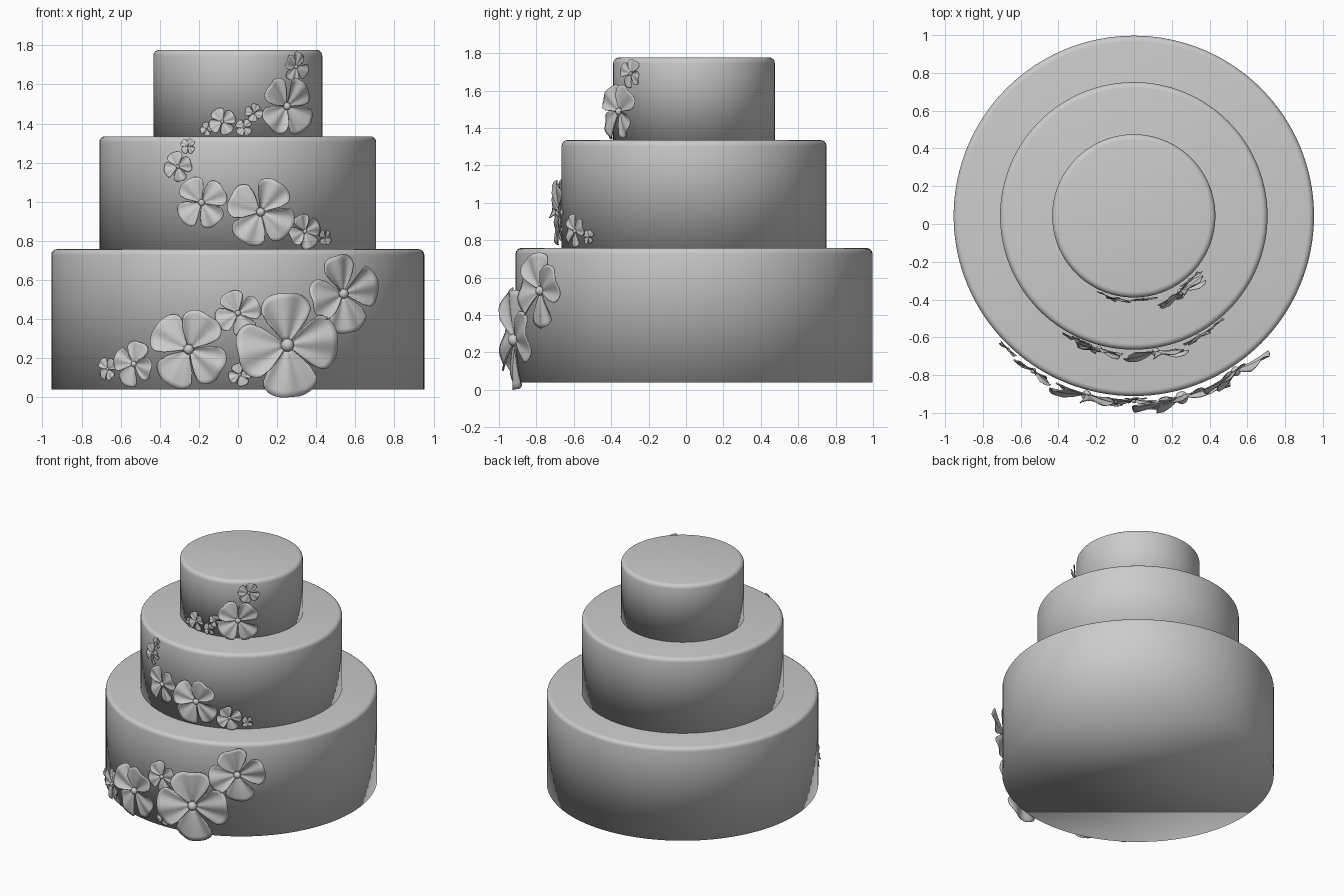
import bpy, bmesh, math, random
from mathutils import Matrix, Vector

if "Cube" in bpy.data.objects:
    bpy.data.objects.remove(bpy.data.objects["Cube"])

random.seed(4)
CY = 0.043          # cake axis sits slightly behind the origin
CX = -0.001


def finish(bm, name, angle):
    me = bpy.data.meshes.new(name)
    bm.to_mesh(me)
    bm.free()
    ob = bpy.data.objects.new(name, me)
    bpy.context.collection.objects.link(ob)
    bpy.ops.object.select_all(action='DESELECT')
    ob.select_set(True)
    bpy.context.view_layer.objects.active = ob
    bpy.ops.object.shade_smooth_by_angle(angle=math.radians(angle))
    return ob


# Cake tiers: cylinders with a rounded upper edge, smooth all over
def tier(name, r, z0, z1, bev=0.03):
    bm = bmesh.new()
    bmesh.ops.create_cone(bm, cap_ends=True, segments=128, radius1=r, radius2=r,
                          depth=z1 - z0,
                          matrix=Matrix.Translation((CX, CY, (z0 + z1) / 2)))
    rim = [e for e in bm.edges if all(v.co.z > z1 - 1e-4 for v in e.verts)]
    bmesh.ops.bevel(bm, geom=rim, offset=bev, segments=4, profile=0.5, affect='EDGES')
    finish(bm, name, 180)


# One petal: a twisted, softly folded fan in the local XY plane, facing +Z
def petal(bm, R, rot, lift, twist):
    NT, NS = 20, 8
    phase = random.uniform(-0.6, 0.6)
    grid = []
    for i in range(NS + 1):
        s = 0.08 + 0.92 * i / NS
        row = []
        for j in range(NT + 1):
            t = 2 * j / NT - 1
            length = R * (0.58 + 0.42 * math.sqrt(max(0, 1 - abs(t) ** 3.5)))
            length *= 1 - 0.02 * math.exp(-(t / 0.2) ** 2)
            a = rot + t * 0.75
            fold = 0.045 * math.cos(2 * math.pi * t + phase) * s
            h = R * (lift * s + 0.03 * math.sin(math.pi * s) + fold + twist * t * s)
            row.append(bm.verts.new((length * s * math.cos(a),
                                     length * s * math.sin(a), h)))
        grid.append(row)
    for i in range(NS):
        for j in range(NT):
            bm.faces.new((grid[i][j], grid[i + 1][j],
                          grid[i + 1][j + 1], grid[i][j + 1]))


# Four-petal flower with a round centre, laid tangent to a tier wall
def flower(name, tier_r, x, z, R, rot, off):
    bm = bmesh.new()
    for k in range(4):
        petal(bm, R, math.radians(rot + 90 * k + random.uniform(-4, 4)),
              random.uniform(0.0, 0.16), random.uniform(0.03, 0.12))
    bmesh.ops.create_uvsphere(bm, u_segments=16, v_segments=10, radius=0.115 * R,
                              matrix=Matrix.Translation((0, 0, 0.04 * R)))
    a = math.asin((x - CX) / (tier_r + off))
    out = Vector((math.sin(a), -math.cos(a), 0))
    side = Vector((math.cos(a), math.sin(a), 0))
    m = Matrix((side, Vector((0, 0, 1)), out)).transposed().to_4x4()
    m.translation = Vector((CX, CY, z)) + out * (tier_r + off)
    bm.transform(m)
    ob = finish(bm, name, 60)
    sol = ob.modifiers.new("thickness", 'SOLIDIFY')
    sol.thickness = 0.02 * R
    sol.offset = 0


# name, radius, bottom, top, flowers as (x, z, size, rotation, offset)
TIERS = [
    ("bottom", 0.954, 0.04, 0.758, [
        (0.25, 0.267, 0.271, 7, 0.03), (-0.25, 0.245, 0.21, 55, 0.02),
        (0.535, 0.53, 0.205, 12, 0.022), (0.0, 0.43, 0.12, 25, 0.018),
        (-0.53, 0.17, 0.12, 70, 0.018), (-0.665, 0.145, 0.062, 40, 0.012),
        (0.01, 0.115, 0.06, 20, 0.012)]),
    ("middle", 0.708, 0.757, 1.335, [
        (0.115, 0.947, 0.18, 60, 0.015), (-0.185, 0.995, 0.138, 35, 0.015),
        (0.34, 0.848, 0.092, 20, 0.012), (0.445, 0.817, 0.042, 45, 0.01),
        (-0.307, 1.18, 0.078, 15, 0.01), (-0.255, 1.285, 0.042, 50, 0.008)]),
    ("top", 0.432, 1.334, 1.777, [
        (0.247, 1.488, 0.157, 45, 0.035), (0.295, 1.69, 0.079, 65, 0.015),
        (-0.08, 1.41, 0.072, 30, 0.012), (-0.16, 1.372, 0.036, 10, 0.01),
        (0.03, 1.38, 0.045, 50, 0.01), (0.08, 1.455, 0.047, 75, 0.01)]),
]
for tname, r, z0, z1, flowers in TIERS:
    tier(tname + "_tier", r, z0, z1)
    for n, (x, z, R, rot, off) in enumerate(flowers, 1):
        flower(f"{tname}_flower_{n}", r, x, z, R, rot, off)
